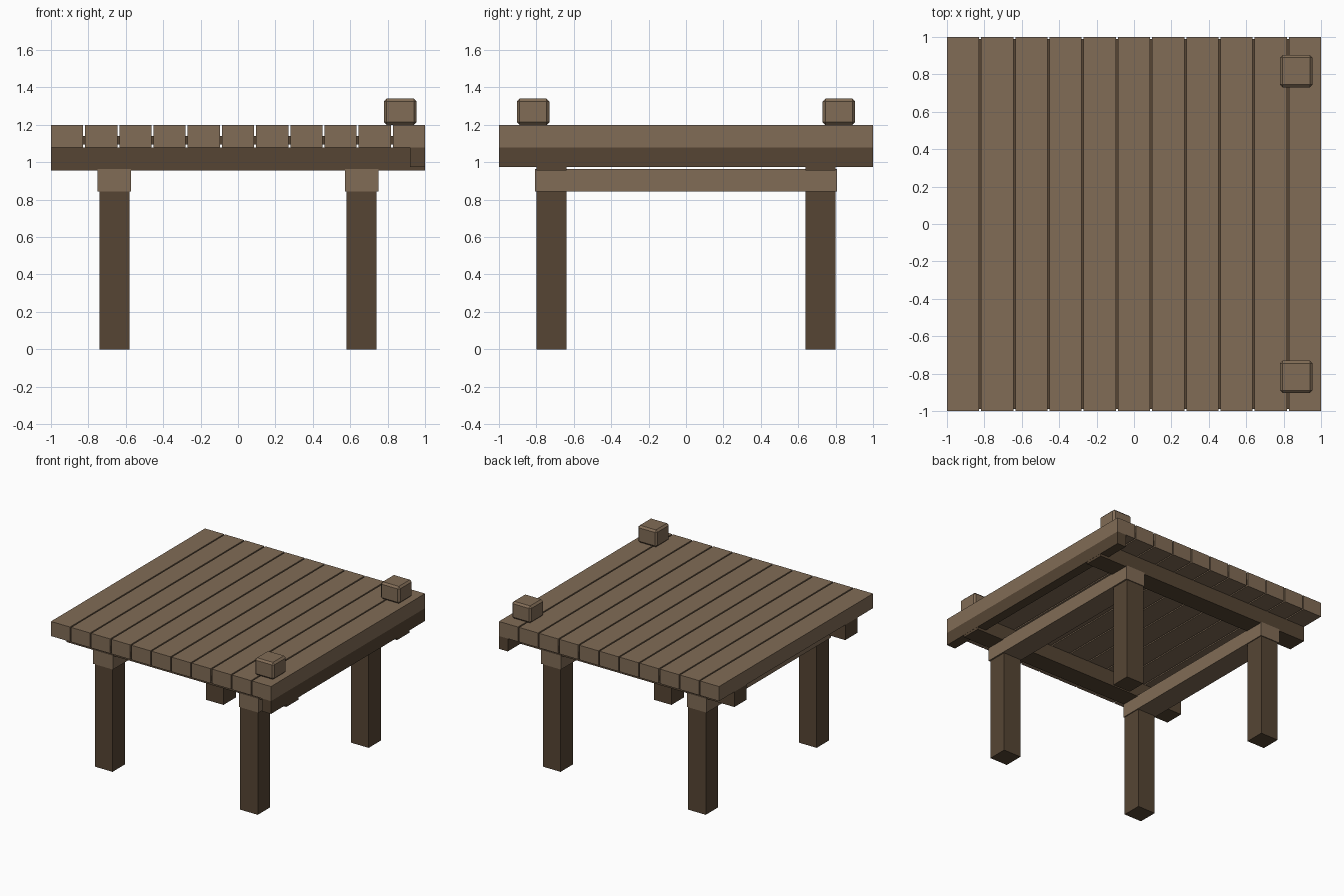
import bpy

cube = bpy.data.objects.get("Cube")
if cube:
    bpy.data.objects.remove(cube, do_unlink=True)


def make_material(name, rgb):
    mat = bpy.data.materials.new(name)
    mat.use_nodes = True
    colour = (*rgb, 1.0)
    mat.diffuse_color = colour
    node = next(n for n in mat.node_tree.nodes if n.type == 'BSDF_PRINCIPLED')
    node.inputs["Base Color"].default_value = colour
    node.inputs["Roughness"].default_value = 0.9
    return mat


light_wood = make_material("light wood", (0.22, 0.15, 0.093))
dark_wood = make_material("dark wood", (0.093, 0.06, 0.034))


def box(name, low, high, mat, bevel=0.0):
    """Box between two opposite corners, with optional chamfered edges."""
    centre = [(a + b) / 2 for a, b in zip(low, high)]
    bpy.ops.mesh.primitive_cube_add(size=1, location=centre)
    ob = bpy.context.object
    ob.name = name
    ob.scale = [b - a for a, b in zip(low, high)]
    bpy.ops.object.transform_apply(location=False, rotation=False, scale=True)
    ob.data.materials.append(mat)
    if bevel:
        mod = ob.modifiers.new("chamfer", 'BEVEL')
        mod.width = bevel
        mod.segments = 1
    return ob


# Deck planks running front to back
count, width = 11, 0.172
pitch = (2 - width) / (count - 1)
for i in range(count):
    x = -1 + i * pitch
    box(f"deck_plank_{i + 1}", (x, -1, 1.08), (x + width, 1, 1.2), light_wood)

# Thin filler inside the deck that closes the gaps between planks
box("deck_filler", (-0.99, -0.99, 1.094), (0.99, 0.99, 1.14), dark_wood)

# Edge beam under the last plank
box("edge_beam", (0.92, -1, 0.975), (1, 1, 1.08), dark_wood)

for s, side in ((-1, "front"), (1, "back")):
    # Cross beam under the planks
    y = s * 0.72
    box(f"{side}_cross_beam", (-1, y - 0.08, 0.955), (0.999, y + 0.08, 1.08), dark_wood)

    # Legs
    for t, hand in ((-1, "right"), (1, "left")):
        x = t * 0.66
        box(f"{side}_{hand}_leg", (x - 0.08, y - 0.08, 0), (x + 0.08, y + 0.08, 0.98), dark_wood)

    # Chamfered mooring block on the deck
    y = s * 0.817
    box(f"{side}_mooring_block", (0.78, y - 0.087, 1.2), (0.955, y + 0.087, 1.34), light_wood, 0.015)

# Rails joining the front and back legs
for t, hand in ((-1, "right"), (1, "left")):
    x = t * 0.662
    box(f"{hand}_rail", (x - 0.09, -0.807, 0.845), (x + 0.09, 0.807, 0.963), light_wood)
